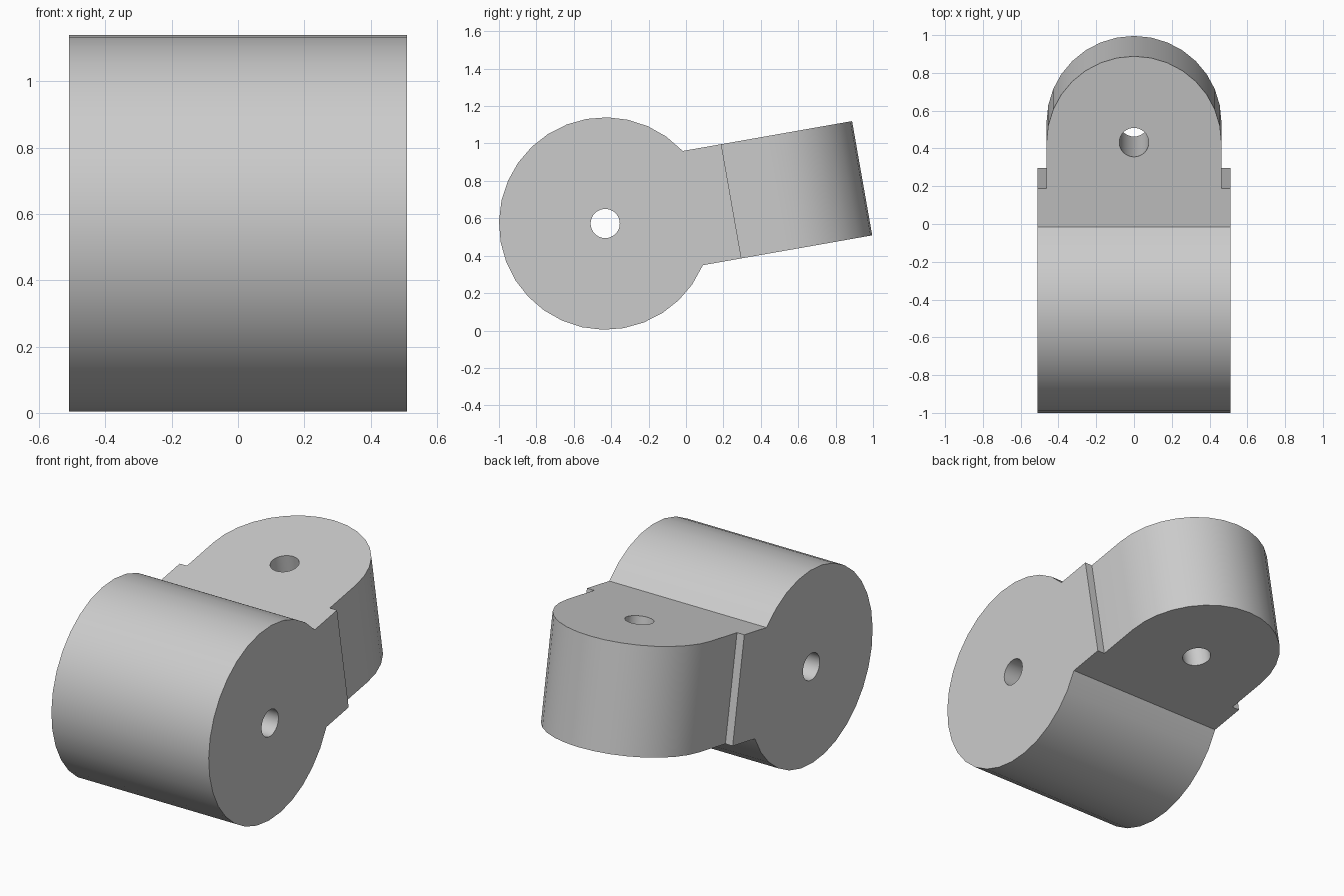
import bpy, bmesh
from math import pi, sin, cos, sqrt, asin, radians
from mathutils import Vector

if "Cube" in bpy.data.objects:
    bpy.data.objects.remove(bpy.data.objects["Cube"])

# Main dimensions, in a frame whose y axis runs along the tongue
BARREL_R, HALF_WIDTH = 0.568, 0.51
HALF_THICK, TONGUE_R = 0.31, 0.463
STEP_Y, TONGUE_Y = 0.685, 0.932
HOLE_R, SIDES = 0.078, 32
PLACE, TILT = Vector((0, -0.432, 0.572)), radians(10)

grey = bpy.data.materials.new("plain_grey")
grey.use_nodes = True
colour = (0.6, 0.6, 0.6, 1)
grey.diffuse_color = colour
grey.node_tree.nodes["Principled BSDF"].inputs["Base Color"].default_value = colour


def arc(cx, cy, r, start, end, steps):
    angles = [start + (end - start) * i / steps for i in range(steps + 1)]
    return [(cx + r * cos(a), cy + r * sin(a)) for a in angles]


def prism(name, outline, axis, half):
    """Extrude a flat outline by +-half along x (outline is y, z) or z (outline is x, y)."""
    bm = bmesh.new()
    place = (lambda a, b: (-half, a, b)) if axis == "x" else (lambda a, b: (a, b, -half))
    face = bm.faces.new([bm.verts.new(place(a, b)) for a, b in outline])
    moved = bmesh.ops.extrude_face_region(bm, geom=[face])["geom"]
    step = Vector((2 * half, 0, 0)) if axis == "x" else Vector((0, 0, 2 * half))
    bmesh.ops.translate(bm, vec=step, verts=[v for v in moved if isinstance(v, bmesh.types.BMVert)])
    bmesh.ops.recalc_face_normals(bm, faces=bm.faces)
    mesh = bpy.data.meshes.new(name)
    bm.to_mesh(mesh)
    bm.free()
    mesh.materials.append(grey)
    obj = bpy.data.objects.new(name, mesh)
    bpy.context.collection.objects.link(obj)
    obj.location, obj.rotation_euler = PLACE, (TILT, 0, 0)
    return obj


def combine(target, tool, operation):
    mod = target.modifiers.new(tool.name, "BOOLEAN")
    mod.operation, mod.solver, mod.object = operation, "EXACT", tool
    bpy.context.view_layer.objects.active = target
    bpy.ops.object.modifier_apply(modifier=mod.name)
    bpy.data.objects.remove(tool)


# Side profile: round barrel with a straight arm leaving it
neck = asin(HALF_THICK / BARREL_R)
side = [p for p in arc(0, 0, BARREL_R, 0, 2 * pi, SIDES)[:-1]
        if p[0] < 0 or abs(p[1]) > HALF_THICK + 0.01]
side.sort(key=lambda p: (Vector(p).angle_signed(Vector((1, 0)))) % (2 * pi))
join_y = sqrt(BARREL_R ** 2 - HALF_THICK ** 2)
side = [(1.6, HALF_THICK), (join_y, HALF_THICK)] + side + [(join_y, -HALF_THICK), (1.6, -HALF_THICK)]
hinge = prism("hinge_knuckle", side, "x", HALF_WIDTH)

# Plan profile: full width barrel, shoulder step, round-ended tongue
plan = [(-0.7, -0.8), (0.7, -0.8), (0.7, STEP_Y), (TONGUE_R, STEP_Y)]
plan += arc(0, TONGUE_Y, TONGUE_R, 0, pi, SIDES // 2)
plan += [(-TONGUE_R, STEP_Y), (-0.7, STEP_Y)]
combine(hinge, prism("plan_shape", plan, "z", 0.8), "INTERSECT")

# Pin holes through the barrel and the tongue
for name, y, axis in (("barrel_hole", 0, "x"), ("tongue_hole", TONGUE_Y, "z")):
    centre = (y, 0) if axis == "x" else (0, y)
    ring = arc(*centre, HOLE_R, 0, 2 * pi, SIDES)[:-1]
    combine(hinge, prism(name, ring, axis, 0.8), "DIFFERENCE")

# Smooth round walls, sharp rims
bpy.ops.object.select_all(action="DESELECT")
hinge.select_set(True)
bpy.context.view_layer.objects.active = hinge
bpy.ops.object.shade_smooth_by_angle(angle=radians(30))
